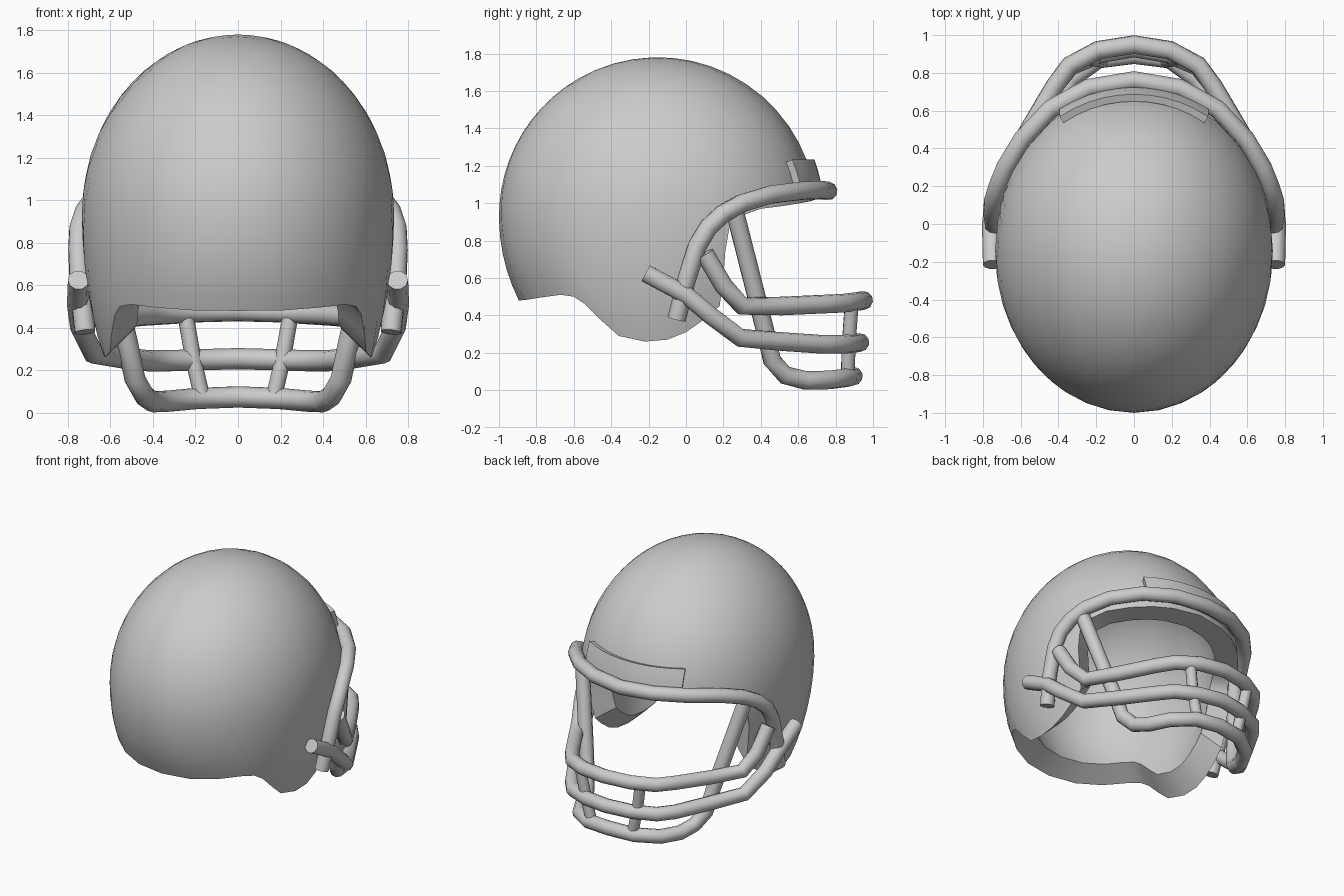
import bpy, bmesh, math
from mathutils import Vector

if "Cube" in bpy.data.objects:
    bpy.data.objects.remove(bpy.data.objects["Cube"])

YC, ZC = -0.15, 0.93          # shell centre
RX, RY, RUP, RLOW = 0.735, 0.85, 0.85, 0.93
CENTRE = Vector((0, YC, ZC))


def surf(u):
    """Unit direction -> point on the helmet surface (sides flare below centre)."""
    k = 1.0
    if u.z < 0:
        k = math.sqrt(1 - (RLOW * u.z / 1.3) ** 2) / math.sqrt(1 - u.z ** 2)
    k *= 1 + 0.08 * max(0, u.y) ** 2          # slightly fuller temples
    return Vector((RX * u.x * k, YC + RY * u.y, ZC + (RUP if u.z > 0 else RLOW) * u.z))


def direction(y, z):
    """Side-view position -> unit direction."""
    uy, uz = (y - YC) / RY, (z - ZC) / (RUP if z > ZC else RLOW)
    return Vector((math.sqrt(max(0, 1 - uy * uy - uz * uz)), uy, uz)).normalized()


def finish(ob, angle):
    bpy.ops.object.select_all(action='DESELECT')
    ob.select_set(True)
    bpy.context.view_layer.objects.active = ob
    bpy.ops.object.shade_smooth_by_angle(angle=math.radians(angle))


def from_bmesh(name, bm):
    me = bpy.data.meshes.new(name)
    bm.to_mesh(me)
    bm.free()
    ob = bpy.data.objects.new(name, me)
    bpy.context.collection.objects.link(ob)
    bpy.context.view_layer.objects.active = ob
    return ob


def pipe(name, pts, radius=0.05):
    cu = bpy.data.curves.new(name, 'CURVE')
    cu.dimensions = '3D'
    cu.bevel_depth, cu.bevel_resolution, cu.use_fill_caps = radius, 3, True
    sp = cu.splines.new('POLY')
    sp.points.add(len(pts) - 1)
    for p, co in zip(sp.points, pts):
        p.co = (*co, 1)
    ob = bpy.data.objects.new(name, cu)
    bpy.context.collection.objects.link(ob)
    bpy.ops.object.select_all(action='DESELECT')
    ob.select_set(True)
    bpy.context.view_layer.objects.active = ob
    bpy.ops.object.convert(target='MESH')
    finish(bpy.context.object, 60)


def mirrored(half):
    """Half path ending on x = 0 -> full left-right path."""
    return half + [(-x, y, z) for x, y, z in reversed(half[:-1])]


# helmet shell: rings spreading from the crown to the lower rim outline
rim = [(-0.894, 0.48), (-0.86, 0.482), (-0.78, 0.495), (-0.67, 0.51), (-0.6, 0.50),
       (-0.54, 0.46), (-0.45, 0.37), (-0.36, 0.29), (-0.22, 0.26), (-0.1, 0.27),
       (0, 0.31), (0.1, 0.38), (0.18, 0.45), (0.2, 0.6), (0.21, 0.74), (0.23, 0.86),
       (0.29, 0.93), (0.40, 0.97), (0.52, 0.985), (0.61, 1.0), (0.665, 1.01), (0.695, 1.02)]
dirs = [direction(y, z) for y, z in rim]
for d in (dirs[0], dirs[-1]):
    d.x = 0
    d.normalize()
dirs += [Vector((-d.x, d.y, d.z)) for d in reversed(dirs[1:-1])]
crown = Vector((0, -0.5, 0.85)).normalized()
back = Vector((0, -crown.z, crown.y))
RINGS, N = 16, len(dirs)
paths = []
for i, d in enumerate(dirs):
    polar = crown.angle(d)
    az = math.atan2(d.x, d.dot(back)) % (2 * math.pi)
    even = 2 * math.pi * i / N
    path = []
    for j in range(1, RINGS + 1):
        t = j / RINGS
        f = even + (az - even) * t * t
        side = Vector((1, 0, 0)) * math.sin(f) + back * math.cos(f)
        path.append(surf(crown * math.cos(polar * t) + side * math.sin(polar * t)))
    paths.append(path)
bm = bmesh.new()
edges = []
for scale in (Vector((1, 1, 1)), Vector((0.79, 0.82, 0.81))):     # outer, inner wall
    def put(p):
        return bm.verts.new(CENTRE + (p - CENTRE) * scale)
    top = put(surf(crown))
    cols = [[put(p) for p in path] for path in paths]
    for i, c in enumerate(cols):
        n = cols[(i + 1) % N]
        bm.faces.new((top, c[0], n[0]))
        for j in range(RINGS - 1):
            bm.faces.new((c[j], c[j + 1], n[j + 1], n[j]))
    edges.append([c[-1] for c in cols])
for i in range(N):                                                # rim
    k = (i + 1) % N
    bm.faces.new((edges[0][i], edges[0][k], edges[1][k], edges[1][i]))
bmesh.ops.recalc_face_normals(bm, faces=bm.faces)
finish(from_bmesh("helmet_shell", bm), 40)

# brow plate: raised patch following the shell
bm = bmesh.new()
rows = []
for z in (1.05, 1.11, 1.17, 1.22):
    row = []
    for i in range(11):
        x = 0.355 * (i / 5 - 1)
        ux, uz = x / RX, (z - ZC) / RUP
        row.append(bm.verts.new(surf(Vector((ux, math.sqrt(1 - ux * ux - uz * uz), uz)))))
    rows.append(row)
for a, b in zip(rows, rows[1:]):
    for i in range(10):
        bm.faces.new((a[i + 1], a[i], b[i], b[i + 1]))            # faces outward (+y)
plate = from_bmesh("brow_plate", bm)
m = plate.modifiers.new("thickness", 'SOLIDIFY')
m.thickness, m.offset = 0.04, 1
bpy.ops.object.modifier_apply(modifier=m.name)
finish(plate, 40)

# face guard frame around the opening
pipe("guard_frame", mirrored([
    (0.72, -0.05, 0.38), (0.742, 0, 0.58), (0.75, 0.06, 0.77), (0.745, 0.12, 0.87),
    (0.72, 0.2, 0.945), (0.68, 0.3, 1.0), (0.59, 0.45, 1.045), (0.44, 0.61, 1.065),
    (0.24, 0.72, 1.07), (0, 0.76, 1.065)]))

# three wrap-around bars
pipe("upper_bar", mirrored([
    (0.745, 0.10, 0.73), (0.72, 0.2, 0.56), (0.67, 0.3, 0.45), (0.55, 0.51, 0.45),
    (0.42, 0.73, 0.46), (0.34, 0.84, 0.465), (0.19, 0.92, 0.475), (0, 0.95, 0.48)]))
pipe("middle_bar", mirrored([
    (0.75, -0.215, 0.625), (0.755, 0, 0.51), (0.74, 0.13, 0.40), (0.68, 0.29, 0.28),
    (0.55, 0.51, 0.26), (0.42, 0.73, 0.245), (0.34, 0.83, 0.245), (0.18, 0.90, 0.25),
    (0, 0.93, 0.255)]))
pipe("lower_bar", mirrored([
    (0.67, 0.26, 0.96), (0.52, 0.42, 0.33), (0.485, 0.46, 0.16), (0.44, 0.53, 0.08),
    (0.40, 0.64, 0.052), (0.33, 0.77, 0.055), (0.19, 0.87, 0.068), (0, 0.895, 0.075)]))

# short uprights tying the bars together
for side, s in (("left", -1), ("right", 1)):
    pipe(side + "_upright", [(s * 0.245, 0.885, 0.45), (s * 0.21, 0.87, 0.25), (s * 0.17, 0.865, 0.08)], 0.038)
